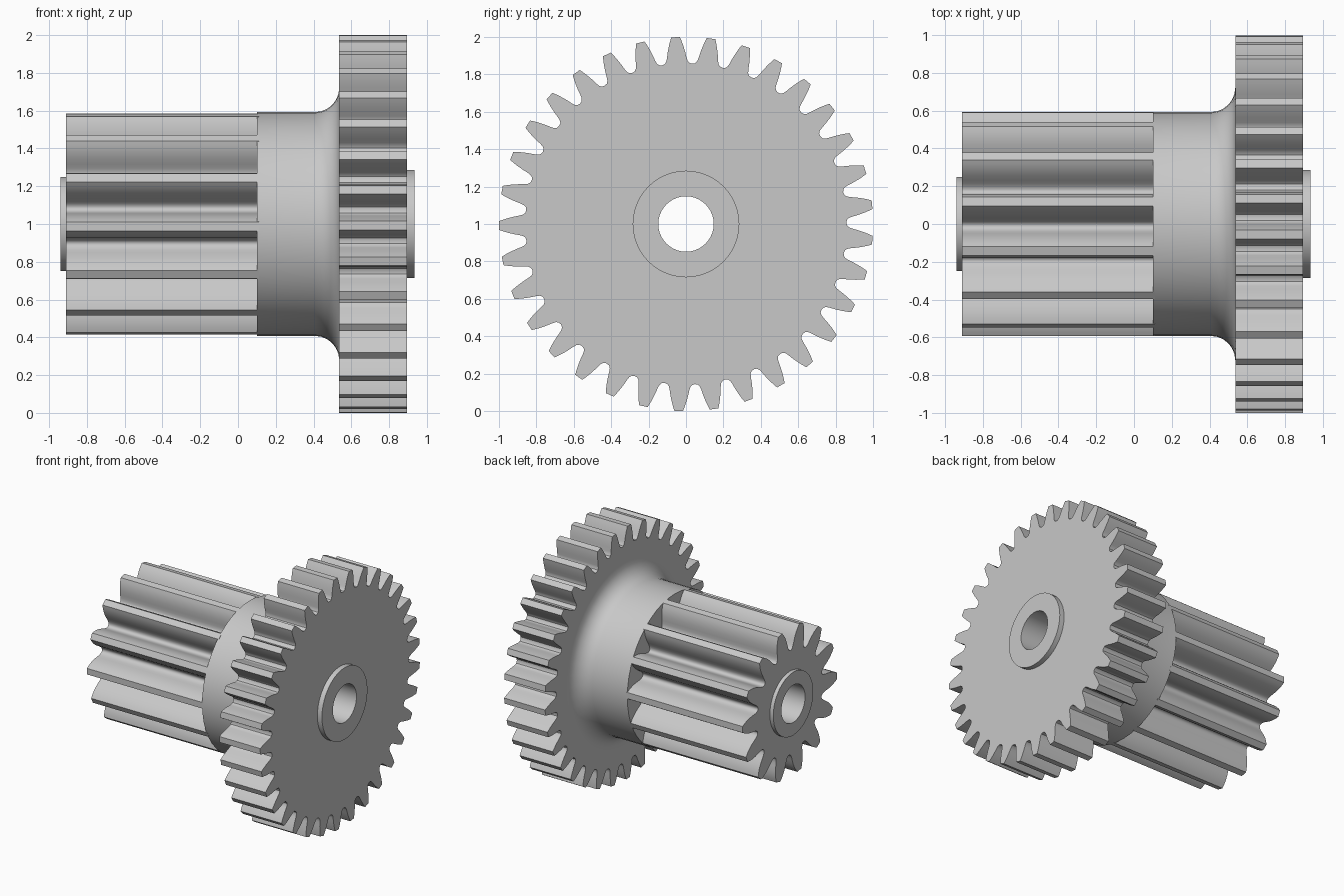
import bpy
import bmesh
from math import sin, cos, pi, radians

cube = bpy.data.objects.get("Cube")
if cube:
    bpy.data.objects.remove(cube, do_unlink=True)

grey = bpy.data.materials.new("light grey")
grey.use_nodes = True
colour = (0.58, 0.58, 0.58, 1)
grey.diffuse_color = colour
grey.node_tree.nodes["Principled BSDF"].inputs["Base Color"].default_value = colour

AXIS_Z = 1.0


def loft(name, rings):
    """Join rings of (x, [(radius, angle), ...]) around the shaft into a closed solid."""
    bm = bmesh.new()
    loops = [[bm.verts.new((x, r * cos(a), AXIS_Z + r * sin(a))) for r, a in pts]
             for x, pts in rings]
    for k, ring in enumerate(loops):
        following = loops[(k + 1) % len(loops)]
        for i in range(len(ring)):
            j = (i + 1) % len(ring)
            bm.faces.new((ring[i], ring[j], following[j], following[i]))
    bmesh.ops.recalc_face_normals(bm, faces=bm.faces)
    mesh = bpy.data.meshes.new(name)
    bm.to_mesh(mesh)
    bm.free()
    mesh.materials.append(grey)
    obj = bpy.data.objects.new(name, mesh)
    bpy.context.collection.objects.link(obj)
    bpy.ops.object.select_all(action='DESELECT')
    obj.select_set(True)
    bpy.context.view_layer.objects.active = obj
    bpy.ops.object.shade_smooth_by_angle(angle=radians(32))
    return obj


def lathe(name, profile, segments):
    circle = [2 * pi * i / segments for i in range(segments)]
    return loft(name, [(x, [(r, a) for a in circle]) for x, r in profile])


def gear(name, teeth, phase, flank, x0, x1, inner):
    """flank lists (radius, half angle) from the tip down to the middle of the gap."""
    tooth = [(r, -a) for r, a in reversed(flank[:-1])] + flank
    outline = [(r, radians(phase) + 2 * pi * t / teeth + a)
               for t in range(teeth) for r, a in tooth]
    bore = [(inner, a) for r, a in outline]
    return loft(name, [(x0, outline), (x1, outline), (x1, bore), (x0, bore)])


# Large spur gear
gear("large_gear", 33, 93.2,
     [(1.0, 0.023), (0.98, 0.031), (0.955, 0.040), (0.92, 0.051), (0.89, 0.059),
      (0.872, 0.066), (0.861, 0.077), (0.857, pi / 33)],
     0.536, 0.895, 0.2)

# Long pinion with coarser teeth
gear("pinion", 14, 181.2,
     [(0.592, 0.041), (0.57, 0.066), (0.54, 0.094), (0.505, 0.119), (0.47, 0.138),
      (0.445, 0.152), (0.425, 0.172), (0.413, 0.198), (0.41, pi / 14)],
     -0.91, 0.11, 0.2)

# Collar with a rounded fillet running into the large gear
fillet = [(0.406 + 0.13 * sin(t * pi / 12), 0.722 - 0.13 * cos(t * pi / 12))
          for t in range(7)]
lathe("collar", [(0.1, 0.2), (0.1, 0.592)] + fillet + [(0.54, 0.722), (0.54, 0.2)], 48)

# Bored hub with a raised boss at each end
lathe("hub", [(-0.94, 0.148), (-0.94, 0.25), (0.3, 0.25), (0.3, 0.285),
              (0.935, 0.285), (0.935, 0.148)], 40)
